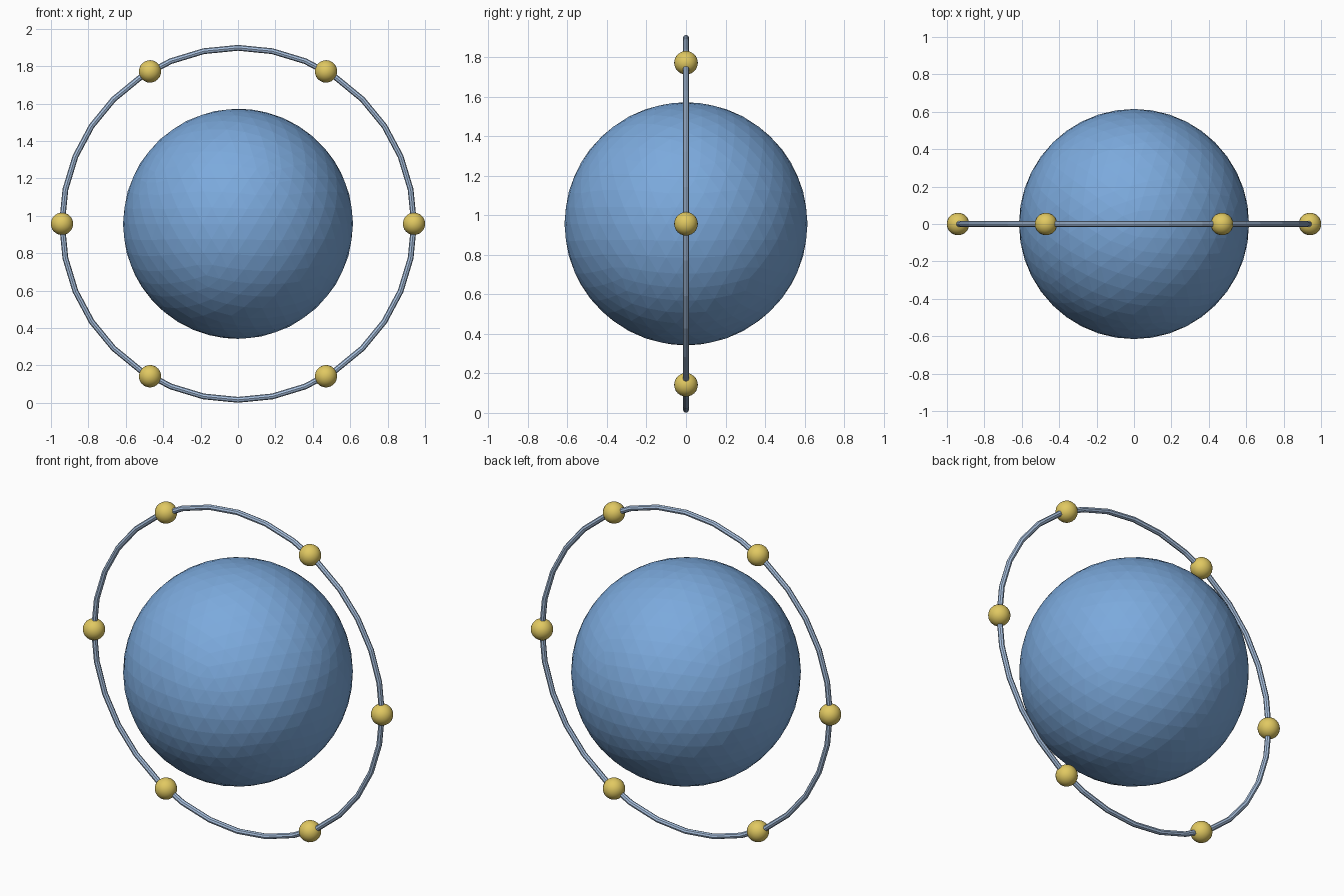
import bpy
from math import cos, sin, pi

if "Cube" in bpy.data.objects:
    bpy.data.objects.remove(bpy.data.objects["Cube"])

CZ = 0.957       # centre height
RING_R = 0.941   # ring radius


def material(name, rgb):
    m = bpy.data.materials.new(name)
    m.diffuse_color = (*rgb, 1)
    m.use_nodes = True
    m.node_tree.nodes["Principled BSDF"].inputs["Base Color"].default_value = m.diffuse_color
    return m


def finish(name, mat, smooth=False):
    ob = bpy.context.object
    ob.name = name
    ob.data.materials.append(mat)
    if smooth:
        bpy.ops.object.shade_smooth()
    return ob


blue = material("blue", (0.2, 0.4, 0.72))
pale_blue = material("pale_blue", (0.4, 0.54, 0.75))
gold = material("gold", (0.75, 0.58, 0.12))

# Faceted core sphere
bpy.ops.mesh.primitive_ico_sphere_add(subdivisions=4, radius=0.615, location=(0, 0, CZ))
finish("core_sphere", blue)

# Thin upright ring
bpy.ops.mesh.primitive_torus_add(major_radius=RING_R, minor_radius=0.0155,
                                 major_segments=32, minor_segments=8,
                                 location=(0, 0, CZ), rotation=(pi / 2, 0, 0))
finish("ring", pale_blue)

# Six beads spaced evenly on the ring
for i in range(6):
    a = i * pi / 3
    bpy.ops.mesh.primitive_ico_sphere_add(
        subdivisions=3, radius=0.06,
        location=(RING_R * cos(a), 0, CZ + RING_R * sin(a)))
    finish(f"bead_{i + 1}", gold, smooth=True)
